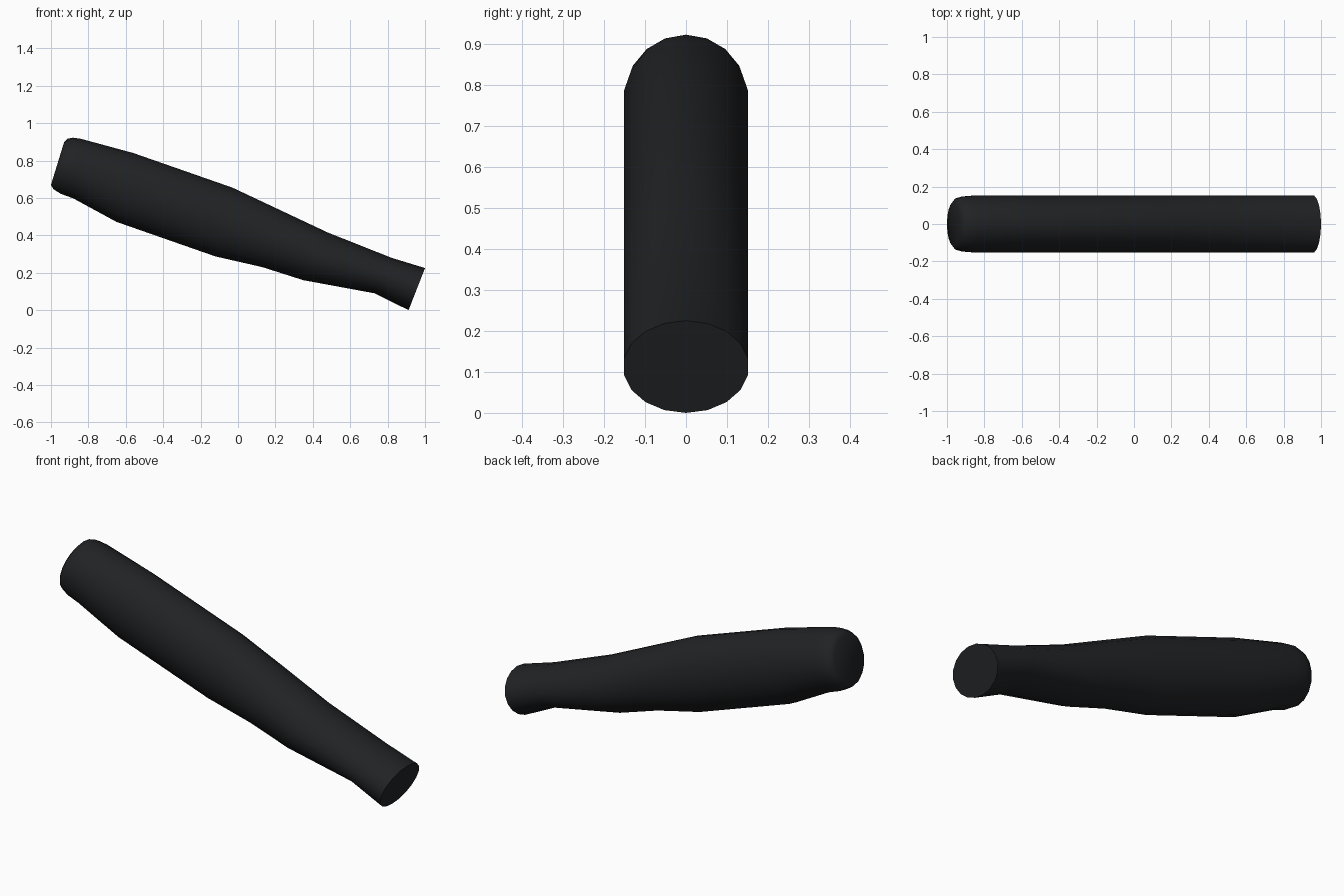
import bpy, bmesh, math
from mathutils import Vector

if "Cube" in bpy.data.objects:
    bpy.data.objects.remove(bpy.data.objects["Cube"])

SIDES = 18

# Cross-sections along the grip: top x, top z, bottom x, bottom z, half width
sections = [
    (-0.930, 0.897, -1.000, 0.670, 0.117),
    (-0.912, 0.916, -0.988, 0.648, 0.138),
    (-0.882, 0.922, -0.950, 0.623, 0.149),
    (-0.840, 0.916, -0.880, 0.597, 0.154),
    (-0.560, 0.840, -0.650, 0.472, 0.154),
    (-0.030, 0.655, -0.120, 0.287, 0.154),
    (0.225, 0.535, 0.130, 0.230, 0.154),
    (0.480, 0.415, 0.350, 0.160, 0.154),
    (0.820, 0.280, 0.730, 0.090, 0.154),
    (1.000, 0.225, 0.912, 0.000, 0.154),
]


def ring(bm, tx, tz, bx, bz, w):
    top, bottom = Vector((tx, 0, tz)), Vector((bx, 0, bz))
    mid, half = (top + bottom) / 2, (top - bottom) / 2
    verts = []
    for i in range(SIDES):
        a = 2 * math.pi * i / SIDES
        verts.append(bm.verts.new(mid - half * math.cos(a) + Vector((0, w * math.sin(a), 0))))
    return verts


# Loft the oval rings and close both ends
bm = bmesh.new()
rings = [ring(bm, *s) for s in sections]
for a, b in zip(rings, rings[1:]):
    for i in range(SIDES):
        j = (i + 1) % SIDES
        bm.faces.new((a[i], a[j], b[j], b[i]))
bm.faces.new(rings[0])
bm.faces.new(rings[-1])
bmesh.ops.recalc_face_normals(bm, faces=bm.faces)
mesh = bpy.data.meshes.new("handle_grip")
bm.to_mesh(mesh)
bm.free()
grip = bpy.data.objects.new("handle_grip", mesh)
bpy.context.collection.objects.link(grip)

# Black rubber colour
mat = bpy.data.materials.new("black_rubber")
mat.diffuse_color = (0.015, 0.016, 0.018, 1)
mat.use_nodes = True
mat.node_tree.nodes["Principled BSDF"].inputs["Base Color"].default_value = mat.diffuse_color
mesh.materials.append(mat)

# Smooth sides, sharp front end
bpy.context.view_layer.objects.active = grip
grip.select_set(True)
bpy.ops.object.shade_smooth_by_angle(angle=math.radians(50))
